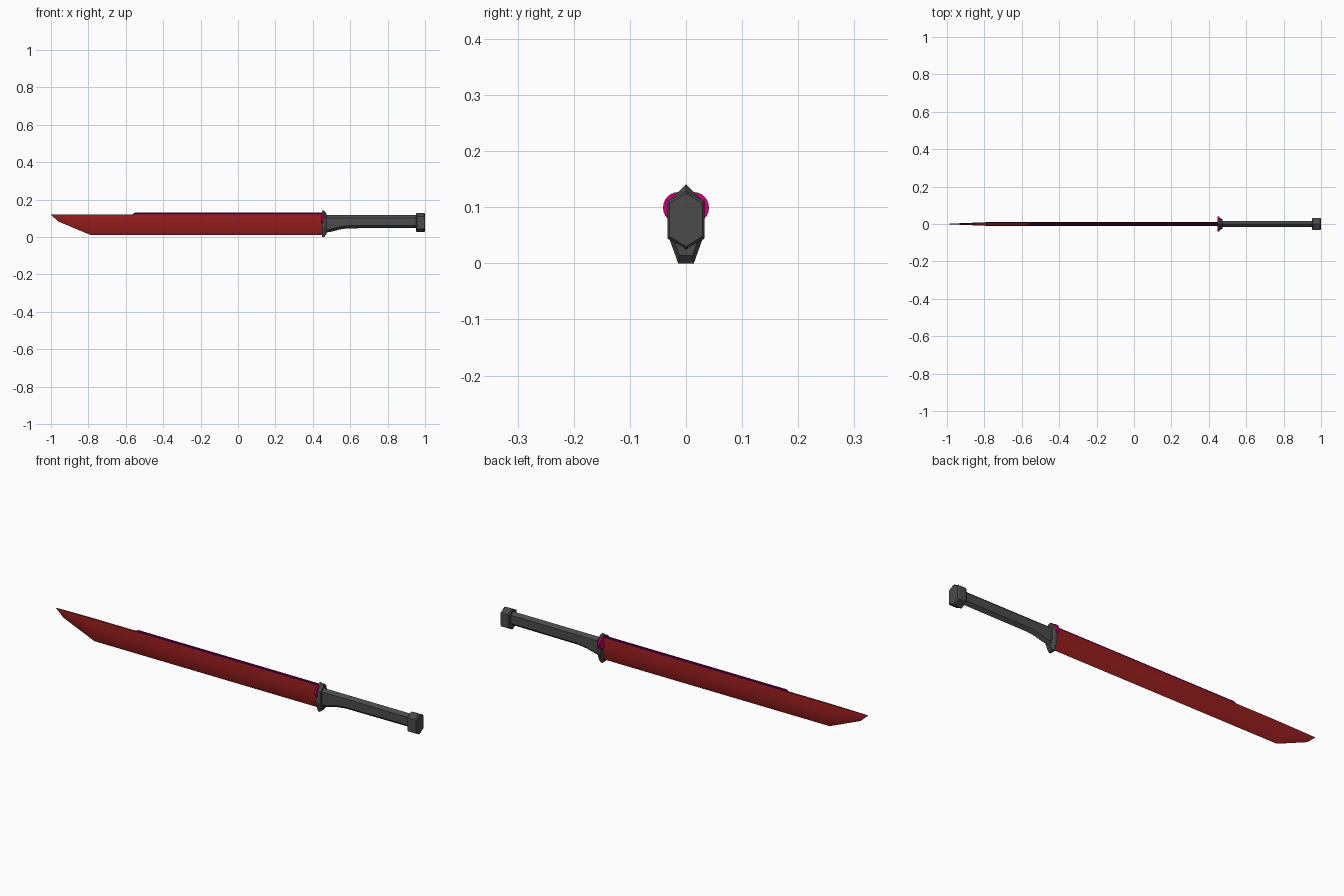
import bpy, bmesh, math

if "Cube" in bpy.data.objects:
    bpy.data.objects.remove(bpy.data.objects["Cube"])


def material(name, color):
    m = bpy.data.materials.new(name)
    m.diffuse_color = (*color, 1)
    m.use_nodes = True
    m.node_tree.nodes["Principled BSDF"].inputs["Base Color"].default_value = m.diffuse_color
    return m


RED = material("blade_red", (0.30, 0.012, 0.012))
PURPLE = material("spine_purple", (0.13, 0.0, 0.07))
PINK = material("collar_pink", (0.6, 0.0, 0.18))
GREY = material("dark_grey", (0.07, 0.07, 0.07))


def loft(name, rings, mat, smooth=False):
    """Skin equal-count rings of (x, y, z) points and cap both ends."""
    bm = bmesh.new()
    loops = [[bm.verts.new(p) for p in r] for r in rings]
    n = len(loops[0])
    for a, b in zip(loops, loops[1:]):
        for i in range(n):
            j = (i + 1) % n
            bm.faces.new((a[i], a[j], b[j], b[i]))
    bm.faces.new(loops[0])
    bm.faces.new(loops[-1])
    bmesh.ops.recalc_face_normals(bm, faces=bm.faces)
    me = bpy.data.meshes.new(name)
    bm.to_mesh(me)
    bm.free()
    ob = bpy.data.objects.new(name, me)
    bpy.context.collection.objects.link(ob)
    me.materials.append(mat)
    if smooth:
        bpy.ops.object.select_all(action='DESELECT')
        bpy.context.view_layer.objects.active = ob
        ob.select_set(True)
        bpy.ops.object.shade_smooth_by_angle(angle=math.radians(35))
    return ob


def hexagon(x, w, top, bot, cham):
    """Upright hexagon with points at top and bottom."""
    return [(x, 0, top), (x, w, top - cham), (x, w, bot + cham),
            (x, 0, bot), (x, -w, bot + cham), (x, -w, top - cham)]


def blade_ring(x, t, bot, top=0.122):
    """Single-edged section: narrow spine, full belly, sharp edge."""
    h = top - bot
    half = [(0.55 * t, top), (0.9 * t, top - 0.25 * h),
            (t, top - 0.5 * h), (0.75 * t, bot + 0.2 * h)]
    return ([(x, y, z) for y, z in half] + [(x, 0, bot)]
            + [(x, -y, z) for y, z in reversed(half)])


# Blade with angled tip
loft("blade", [blade_ring(-1.0, 0.0006, 0.119),
               blade_ring(-0.96, 0.003, 0.083),
               blade_ring(-0.79, 0.0095, 0.012),
               blade_ring(0.455, 0.0095, 0.012)], RED, True)

# Raised strip along the rear part of the spine
loft("spine_strip", [[(x, -0.005, 0.115), (x, 0.005, 0.115),
                      (x, 0.005, z - 0.003), (x, 0.002, z),
                      (x, -0.002, z), (x, -0.005, z - 0.003)]
                     for x, z in ((-0.565, 0.122), (-0.55, 0.131), (0.455, 0.131))],
     PURPLE)

# Two round lobes of the collar
for side, s in (("left", 1), ("right", -1)):
    loft("collar_lobe_" + side,
         [[(x, s * 0.013 + r * math.cos(a), 0.099 + r * math.sin(a))
           for a in (k * math.tau / 24 for k in range(24))]
          for x, r in ((0.446, 0.025), (0.449, 0.028), (0.458, 0.028))], PINK, True)

# Guard, pointed at the top and tapered to a flat foot
outline = [(0, 0.141), (0.031, 0.11), (0.032, 0.05), (0.014, 0.0),
           (-0.014, 0.0), (-0.032, 0.05), (-0.031, 0.11)]
loft("guard", [[(x, y * k, 0.075 + (z - 0.075) * k) for y, z in outline]
               for x, k in ((0.45, 1.0), (0.46, 1.0), (0.472, 0.82))], GREY)

# Grip, flaring downward at the guard
loft("grip", [hexagon(x, 0.015, 0.117, b, 0.014) for x, b in
              ((0.465, 0.023), (0.50, 0.029), (0.545, 0.041),
               (0.59, 0.047), (0.96, 0.049))], GREY)

# Hexagonal pommel with chamfered rims
loft("pommel", [hexagon(x, 0.033 - d, 0.129 - d, 0.026 + d, 0.018) for x, d in
                ((0.952, 0.004), (0.957, 0.0), (0.994, 0.0), (1.0, 0.004))], GREY)
